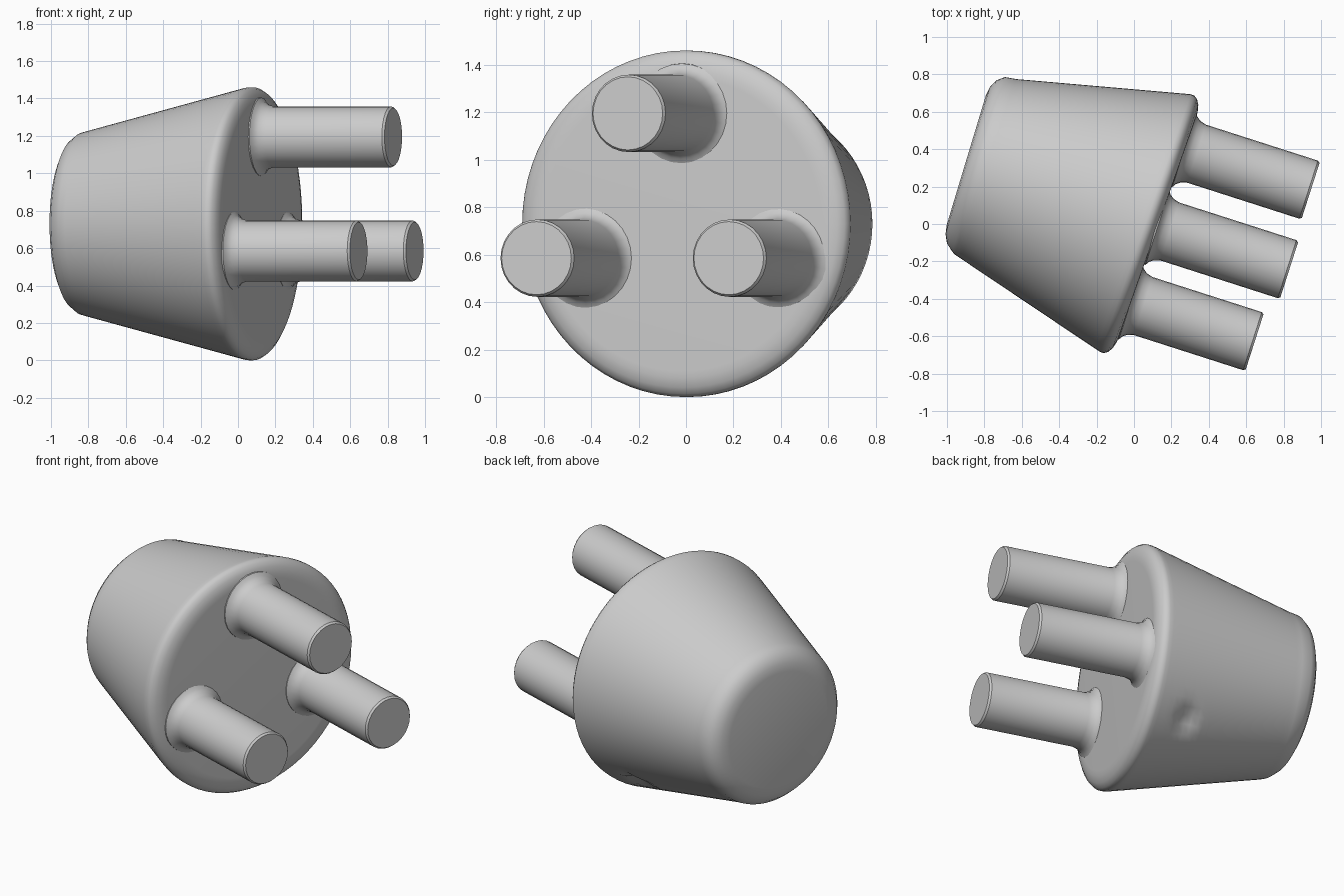
import bpy, bmesh, math
from mathutils import Vector, Matrix

if "Cube" in bpy.data.objects:
    bpy.data.objects.remove(bpy.data.objects["Cube"])

grey = bpy.data.materials.new("plain grey")
grey.diffuse_color = (0.6, 0.6, 0.6, 1)
grey.use_nodes = True
grey.node_tree.nodes["Principled BSDF"].inputs["Base Color"].default_value = grey.diffuse_color


def lathe(name, profile, sides, origin, angle, adjust=None):
    """Spin (distance, radius) points around the local x axis, then place."""
    bm = bmesh.new()
    rings = []
    for t, r in profile:
        if r == 0:
            rings.append([bm.verts.new((t, 0, 0))])
            continue
        steps = [2 * math.pi * i / sides for i in range(sides)]
        rings.append([bm.verts.new((t, r * math.cos(a), r * math.sin(a))) for a in steps])
    for a, b in zip(rings, rings[1:]):
        for i in range(sides):
            j = (i + 1) % sides
            quad = [a[i % len(a)], a[j % len(a)], b[j % len(b)], b[i % len(b)]]
            bm.faces.new(list(dict.fromkeys(quad)))
    if adjust:
        for v in bm.verts:
            adjust(v)
    bmesh.ops.recalc_face_normals(bm, faces=bm.faces)
    bm.transform(Matrix.Translation(origin) @ Matrix.Rotation(math.radians(angle), 4, 'Z'))
    mesh = bpy.data.meshes.new(name)
    bm.to_mesh(mesh)
    bm.free()
    mesh.materials.append(grey)
    obj = bpy.data.objects.new(name, mesh)
    bpy.context.collection.objects.link(obj)
    bpy.context.view_layer.objects.active = obj
    obj.select_set(True)
    bpy.ops.object.shade_smooth_by_angle(angle=math.radians(35))
    obj.select_set(False)
    return obj


# Tapered body: rounded small end, straight wall, rounded rim, flat front
wall = [(-0.96 + 0.92 * i / 24, 0.487 + 0.237 * i / 24) for i in range(25)]
body_profile = ([(-1.03, 0), (-1.03, 0.36), (-1.022, 0.41), (-1.0, 0.455)] + wall +
                [(-0.015, 0.73), (0.005, 0.73), (0.025, 0.717), (0.042, 0.69),
                 (0.052, 0.65), (0.053, 0.62), (0.053, 0)])
dimple = Vector((-0.227, 0.418, -0.524))


def shape_body(v):
    # small end leans slightly, and the wall has a shallow dimple
    if v.co.x < -0.95:
        v.co.x -= 0.045 * v.co.y
    d = (v.co - dimple).length
    if d < 0.09:
        v.co.yz *= 1 - 0.05 * (1 - (d / 0.09) ** 2)


lathe("tapered_body", body_profile, 72, (0.075, 0, 0.73), -19.4, shape_body)

# Three pins with a flared foot where they meet the body face
pins = {"top_pin": ((0.83, -0.245, 1.195), 0.74),
        "back_pin": ((0.945, 0.18, 0.585), 0.71),
        "front_pin": ((0.645, -0.63, 0.585), 0.695)}
for name, (end, length) in pins.items():
    foot = -length
    profile = [(foot - 0.05, 0), (foot - 0.05, 0.215), (foot, 0.21), (foot + 0.012, 0.19),
               (foot + 0.035, 0.173), (foot + 0.07, 0.163), (-0.012, 0.163),
               (0, 0.154), (0, 0)]
    lathe(name, profile, 28, end, -17.8)
